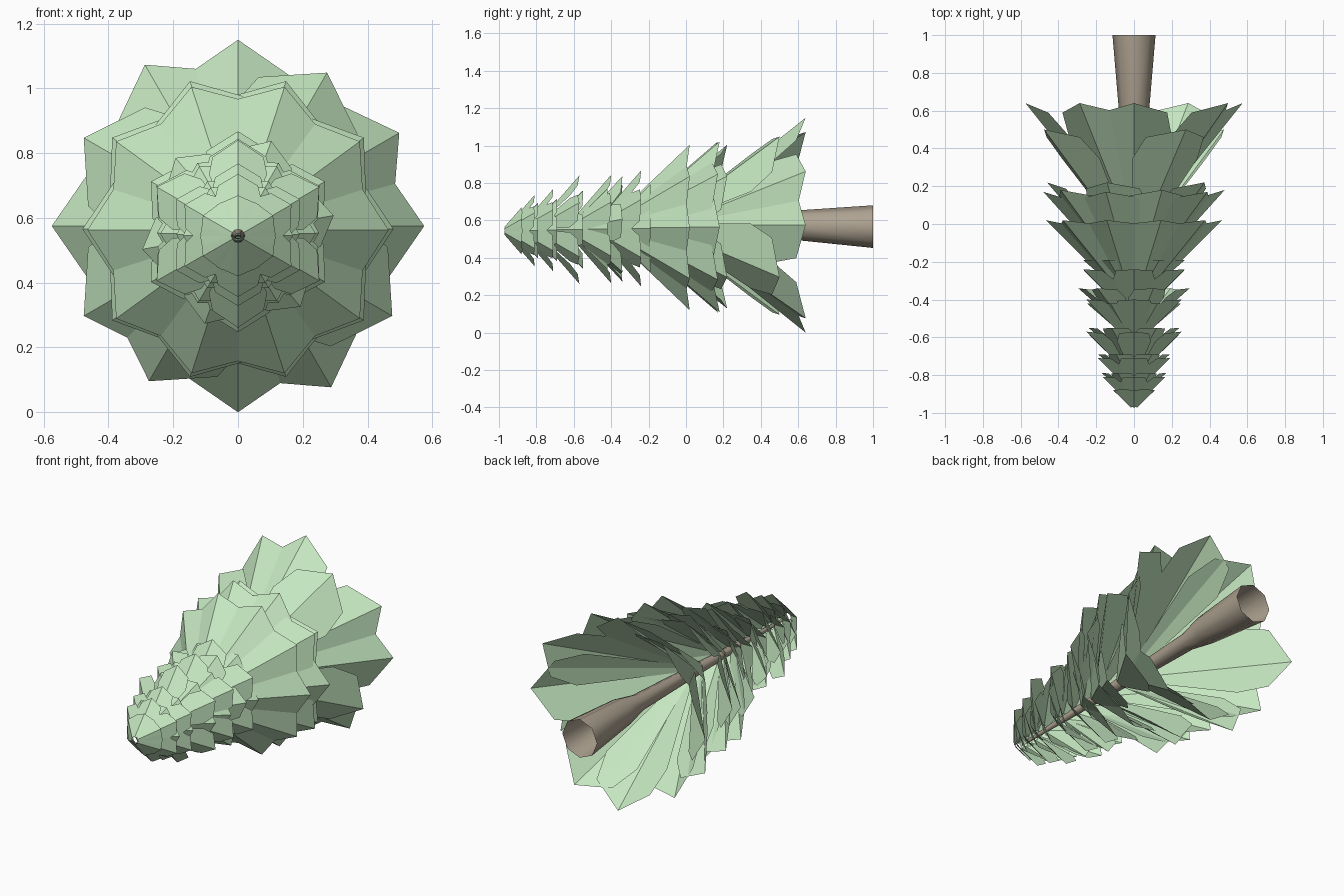
import bpy, bmesh, math
from mathutils import Vector

if "Cube" in bpy.data.objects:
    bpy.data.objects.remove(bpy.data.objects["Cube"])


def material(name, rgb):
    m = bpy.data.materials.new(name)
    m.diffuse_color = (*rgb, 1)
    m.use_nodes = True
    m.node_tree.nodes["Principled BSDF"].inputs["Base Color"].default_value = m.diffuse_color
    return m


LEAF = material("leaf_green", (0.56, 0.80, 0.53))
BARK = material("bark", (0.42, 0.36, 0.28))


def axis_z(y):
    return 0.562 + 0.02 * y


def finish(bm, name, mat, angle=35):
    me = bpy.data.meshes.new(name)
    bm.to_mesh(me)
    bm.free()
    ob = bpy.data.objects.new(name, me)
    bpy.context.collection.objects.link(ob)
    me.materials.append(mat)
    bpy.ops.object.select_all(action='DESELECT')
    ob.select_set(True)
    bpy.context.view_layer.objects.active = ob
    bpy.ops.object.shade_smooth_by_angle(angle=math.radians(angle))
    return ob


# (fraction along the leaf, half width fraction)
OUTLINE = [(0.0, 0.12), (0.68, 1.0), (0.87, 0.88), (1.0, 0.0)]


def leaf(bm, ang, y_tip, r_tip, slope, width, cz):
    """Folded leaf from the axis out to a pointed tip; angle in degrees from +x."""
    a = math.radians(ang)
    out = Vector((math.cos(a), 0, math.sin(a)))
    side = Vector((-math.sin(a), 0, math.cos(a)))
    back = Vector((0, 1, 0))
    r0 = 0.02
    y0 = max(y_tip - (r_tip - r0) / slope, -1.0)
    tip = out * r_tip + back * y_tip
    base = out * r0 + back * y0
    d = (tip - base).normalized()
    inward = (back - d * d.dot(back)).normalized()
    c = Vector((0, 0, cz))
    rows = []
    for t, w in OUTLINE:
        mid = c + base.lerp(tip, t)
        if w == 0:
            rows.append([bm.verts.new(mid)])
        else:
            rows.append([bm.verts.new(mid + side * s * w * width
                                      + inward * abs(s) * w * width * 0.36)
                         for s in (-1, 0, 1)])
    for p, q in zip(rows, rows[1:]):
        if len(q) == 1:
            bm.faces.new((p[0], p[1], q[0]))
            bm.faces.new((p[1], p[2], q[0]))
        else:
            for i in (0, 1):
                bm.faces.new((p[i], p[i + 1], q[i + 1], q[i]))


def ring(name, angles, y, r, slope, width):
    bm = bmesh.new()
    for a in angles:
        leaf(bm, a, y, r, slope, width, axis_z(y))
    finish(bm, name, LEAF)


def spread(n, offset):
    return [offset + 360 * k / n for k in range(n)]


# Wide lowest tiers
ring("leaf_tier_1", [0, 90, 180, 270, 30, 120, 300], 0.64, 0.575, 0.8, 0.20)
ring("leaf_tier_2", [60, 150, 210, 240, 330], 0.50, 0.55, 0.85, 0.20)
# Middle tiers, five leaves each, alternating
ring("leaf_tier_3", spread(5, 36), 0.22, 0.46, 0.85, 0.17)
ring("leaf_tier_4", spread(5, 0), 0.18, 0.48, 0.9, 0.17)
ring("leaf_tier_5", spread(5, 36), 0.17, 0.48, 0.9, 0.17)
ring("leaf_tier_6", spread(5, 0), 0.02, 0.465, 1.0, 0.17)
ring("leaf_tier_7", spread(5, 36), 0.02, 0.465, 1.0, 0.17)
# Small upper tiers: y, radius, leaf count, offset, half width
small = [(-0.19, 0.27, 6, 0, 0.11), (-0.24, 0.31, 6, 30, 0.11),
         (-0.34, 0.30, 6, 10, 0.10), (-0.40, 0.29, 6, 30, 0.10),
         (-0.42, 0.25, 6, 0, 0.10), (-0.55, 0.24, 6, 0, 0.09),
         (-0.57, 0.29, 6, 30, 0.09), (-0.69, 0.19, 6, 0, 0.08),
         (-0.71, 0.22, 6, 30, 0.08), (-0.79, 0.17, 6, 0, 0.07),
         (-0.81, 0.19, 6, 30, 0.07), (-0.88, 0.125, 6, 30, 0.075)]
for i, (y, r, n, off, w) in enumerate(small):
    ring(f"leaf_tier_{i + 8}", spread(n, off), y, r, 1.15, w)

# Trunk: open eight-sided tube tapering to the tip
bm = bmesh.new()
loops = []
for y, r in [(1.0, 0.114), (0.60, 0.08), (0.45, 0.05), (-0.2, 0.03), (-0.9, 0.008)]:
    loops.append([bm.verts.new((r * math.cos(k * math.pi / 4), y,
                                axis_z(y) - (0.015 if y > 0.9 else 0)
                                + r * math.sin(k * math.pi / 4)))
                  for k in range(8)])
for p, q in zip(loops, loops[1:]):
    for k in range(8):
        j = (k + 1) % 8
        bm.faces.new((p[k], p[j], q[j], q[k]))
bmesh.ops.recalc_face_normals(bm, faces=bm.faces)
finish(bm, "trunk", BARK, 50)
